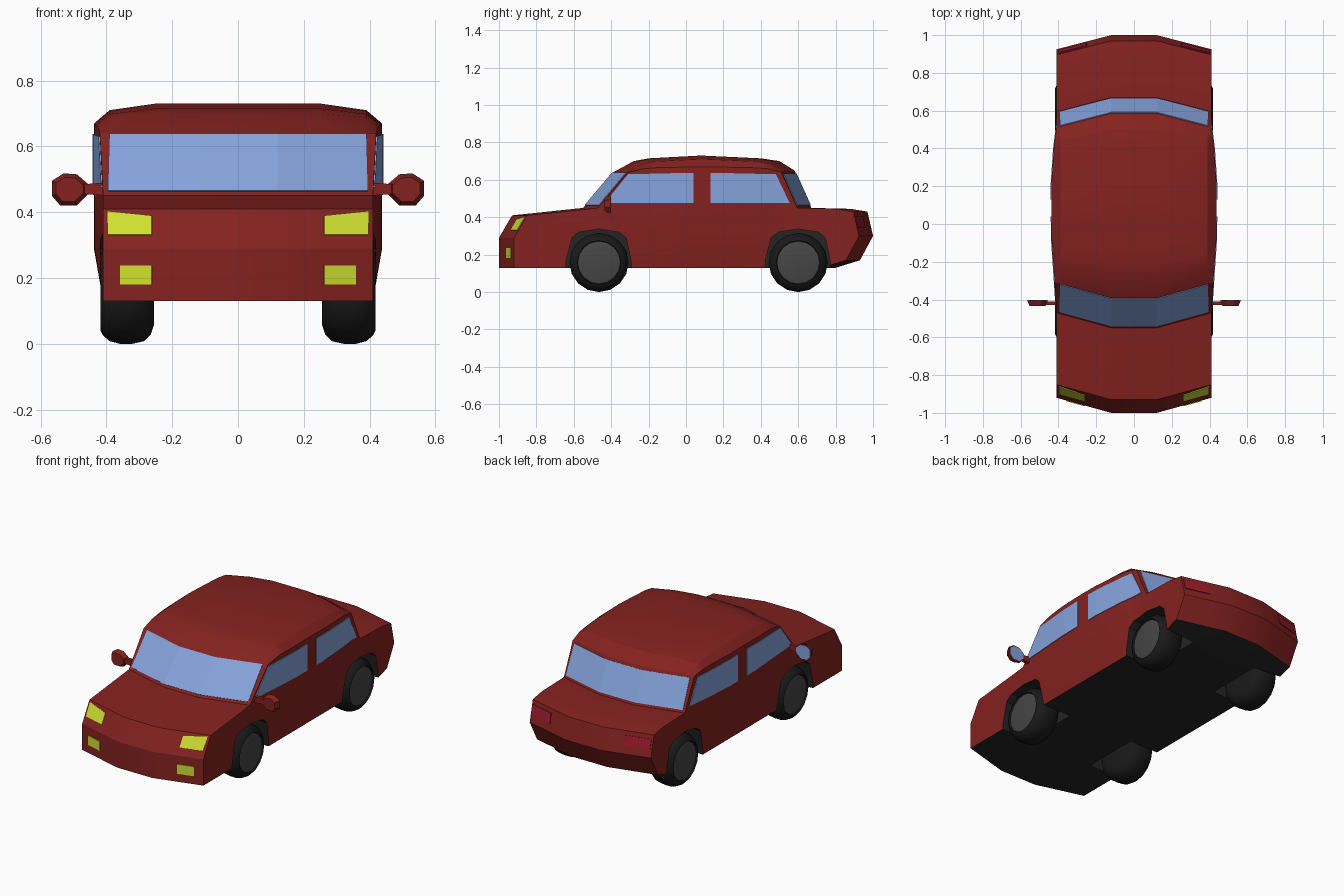
import bpy, bmesh, math
from mathutils import Vector

if "Cube" in bpy.data.objects:
    bpy.data.objects.remove(bpy.data.objects["Cube"])


def material(name, rgb):
    m = bpy.data.materials.new(name)
    m.diffuse_color = (*rgb, 1)
    m.use_nodes = True
    m.node_tree.nodes["Principled BSDF"].inputs["Base Color"].default_value = m.diffuse_color
    return m


RED = material("red_paint", (0.23, 0.016, 0.014))
DARK = material("dark_underside", (0.018, 0.018, 0.018))
GLASS = material("blue_glass", (0.24, 0.37, 0.72))
YELLOW = material("yellow_lamp", (0.62, 0.74, 0.03))
TAIL = material("red_lamp", (0.33, 0.01, 0.025))
TYRE = material("black_rubber", (0.01, 0.01, 0.01))
HUB = material("grey_hub", (0.06, 0.06, 0.06))


def interp(knots, t):
    if t <= knots[0][0]:
        return knots[0][1]
    for (a, u), (b, v) in zip(knots, knots[1:]):
        if t <= b:
            return u + (v - u) * (t - a) / (b - a)
    return knots[-1][1]


# Shape curves: plan bow of nose and tail, side bulge, roof edge drop
BOW = [(-0.39, 0.08), (0, 0), (0.2, 0), (0.55, -0.075)]
BULGE = [(-0.55, 0), (-0.39, 0.01), (-0.1, 0.026), (0.2, 0.028), (0.45, 0.015), (0.6, 0)]
DROP = [(0.25, 0), (0.39, 0.02), (0.41, 0.06)]


def bend(co):
    x, y, z = co
    ax = abs(x)
    if ax > 0.4:
        x += math.copysign(interp(BULGE, y) * interp([(0.13, 0), (0.29, 1)], z), x)
    y += interp(BOW, y) * interp([(0.12, 0), (0.41, 1)], ax)
    if z > 0.64:
        z -= interp(DROP, ax) * (z - 0.64) / 0.09
    return Vector((x, y, z))


def slice_and_bend(bm):
    cuts = [(0, x) for x in (-0.39, -0.25, -0.12, 0.12, 0.25, 0.39)]
    cuts += [(1, k[0]) for k in BOW + BULGE] + [(2, z) for z in (0.29, 0.45, 0.64)]
    for axis, at in cuts:
        p, n = Vector(), Vector()
        p[axis], n[axis] = at, 1
        bmesh.ops.bisect_plane(bm, geom=bm.verts[:] + bm.edges[:] + bm.faces[:],
                               dist=1e-5, plane_co=p, plane_no=n)
    for v in bm.verts:
        v.co = bend(v.co)
    bm.normal_update()


def finish(bm, name, mats, angle=None, mirror=False):
    me = bpy.data.meshes.new(name)
    bm.to_mesh(me)
    bm.free()
    ob = bpy.data.objects.new(name, me)
    bpy.context.collection.objects.link(ob)
    for m in mats:
        me.materials.append(m)
    if mirror:
        ob.modifiers.new("mirror", 'MIRROR')
    if angle:
        smooth(ob, angle)
    return ob


def smooth(ob, angle):
    bpy.ops.object.select_all(action='DESELECT')
    ob.select_set(True)
    bpy.context.view_layer.objects.active = ob
    bpy.ops.object.shade_smooth_by_angle(angle=math.radians(angle))


def prism(bm, pts, vec, index=0):
    f = bm.faces.new([bm.verts.new(p) for p in pts])
    new = bmesh.ops.extrude_face_region(bm, geom=[f], use_keep_orig=True)["geom"]
    verts = [g for g in new if isinstance(g, bmesh.types.BMVert)]
    bmesh.ops.translate(bm, verts=verts, vec=vec)
    bmesh.ops.recalc_face_normals(bm, faces=bm.faces[:])
    for face in bm.faces:
        face.material_index = index
    return verts


def panel(name, pts, mat, mirror=False):
    """Thin plate that follows the bent body surface."""
    bm = bmesh.new()
    bm.faces.new([bm.verts.new(p) for p in pts])
    slice_and_bend(bm)
    f = bm.faces[:][0]
    if f.normal.dot(f.calc_center_median() - Vector((0, 0, 0.35))) < 0:
        bmesh.ops.reverse_faces(bm, faces=bm.faces[:])
        bm.normal_update()
    for v in bm.verts:
        v.co += v.normal * 0.004
    ob = finish(bm, name, [mat], mirror=mirror)
    ob.modifiers.new("thickness", 'SOLIDIFY').thickness = 0.006
    return ob


# Car body: side profile extruded, sliced and bent
PROFILE = [(-1, .13), (-1, .29), (-.93, .41), (-.55, .45), (-.39, .64), (-.28, .70),
           (-.2, .715), (.08, .73), (.4, .715), (.5, .70), (.58, .65), (.67, .45),
           (.88, .445), (.97, .43), (1, .30), (.93, .17), (.80, .13)]
bm = bmesh.new()
prism(bm, [(-0.41, y, z) for y, z in PROFILE], (0.82, 0, 0))
slice_and_bend(bm)
for f in bm.faces:
    f.material_index = int(f.normal.z < -0.95)
body = finish(bm, "car_body", [RED, DARK])

# Wheel arches cut from the body
WHEELS = {"front": -0.465, "rear": 0.6}
ARCH = [(-.18, .08), (-.175, .17), (-.145, .29), (-.11, .32), (0, .337),
        (.11, .32), (.145, .29), (.17, .17), (.18, .08)]
bm = bmesh.new()
for y0 in WHEELS.values():
    for s in (-1, 1):
        prism(bm, [(s * 0.22, y0 + y, z) for y, z in ARCH], (s * 0.3, 0, 0), 1)
cutter = finish(bm, "arch_cutter", [RED, DARK])
cutter.hide_render = True
cut = body.modifiers.new("arches", 'BOOLEAN')
cut.operation, cut.solver, cut.object = 'DIFFERENCE', 'EXACT', cutter
bpy.context.view_layer.objects.active = body
bpy.ops.object.modifier_apply(modifier="arches")
bpy.data.objects.remove(cutter)
smooth(body, 20)

# Wheels: lathed tyre with a flat hub
TYRE_PROFILE = [(.255, 0), (.255, .10), (.265, .13), (.285, .15), (.32, .158), (.36, .158),
                (.39, .15), (.41, .133), (.418, .118), (.408, .114)]
HUB_PROFILE = [(.40, .116), (.409, .114), (.413, .10), (.413, 0)]
for end, y0 in WHEELS.items():
    for part, prof, mat in (("tyre", TYRE_PROFILE, TYRE), ("hub", HUB_PROFILE, HUB)):
        bm = bmesh.new()
        vs = [bm.verts.new((x, y0, 0.158 + r)) for x, r in prof]
        es = [bm.edges.new(e) for e in zip(vs, vs[1:])]
        bmesh.ops.spin(bm, geom=vs + es, cent=(0, y0, 0.158), axis=(1, 0, 0),
                       angle=math.tau, steps=16)
        bmesh.ops.remove_doubles(bm, verts=bm.verts[:], dist=1e-4)
        bmesh.ops.recalc_face_normals(bm, faces=bm.faces[:])
        if part == "hub" and sum(f.normal.x for f in bm.faces) < 0:
            bmesh.ops.reverse_faces(bm, faces=bm.faces[:])
        finish(bm, f"{end}_{part}s", [mat], 40, mirror=True)


def on_slope(a, b, x, z):
    """Point at height z on the profile line from a to b."""
    return (x, a[0] + (b[0] - a[0]) * (z - a[1]) / (b[1] - a[1]), z)


def slope_panel(name, i, corners, mat, mirror=False):
    panel(name, [on_slope(PROFILE[i], PROFILE[i + 1], x, z) for x, z in corners], mat, mirror)


# Windscreen and rear window
for name, i, top in (("windscreen", 3, 0.637), ("rear_window", 10, 0.632)):
    slope_panel(name, i, [(-.395, .463), (.395, .463), (.39, top), (-.39, top)], GLASS)

# Side windows
panel("front_side_windows", [(.41, y, z) for y, z in
      ((-.515, .475), (.04, .475), (.04, .638), (-.39, .63))], GLASS, True)
panel("rear_side_windows", [(.41, y, z) for y, z in
      ((.13, .475), (.63, .475), (.555, .63), (.13, .638))], GLASS, True)

# Lamps
slope_panel("headlights", 1, [(.262, .33), (.395, .33), (.398, .402), (.262, .388)], YELLOW, True)
slope_panel("tail_lights", 13, [(.25, .345), (.40, .345), (.40, .405), (.25, .405)], TAIL, True)
panel("fog_lights", [(.262, -1, .18), (.357, -1, .18), (.357, -1, .238), (.262, -1, .238)],
      YELLOW, True)

# Door mirrors: tapered housing, arm and glass
HEAD = [(.455, .485), (.49, .515), (.53, .518), (.566, .495), (.566, .45),
        (.54, .42), (.49, .42), (.455, .455)]
bm = bmesh.new()
front = prism(bm, [(x, -0.405, z) for x, z in HEAD], (0, -0.03, 0))
mid = Vector((0.512, -0.435, 0.47))
for v in front:
    v.co = mid + (v.co - mid) * 0.75
prism(bm, [(.40, -.43, .45), (.47, -.43, .455), (.47, -.43, .485), (.40, -.43, .49)], (0, .02, 0))
finish(bm, "door_mirrors", [RED], mirror=True)
bm = bmesh.new()
prism(bm, [(.512 + (x - .512) * .85, -.408, .47 + (z - .47) * .85) for x, z in HEAD], (0, .006, 0))
finish(bm, "mirror_glass", [GLASS], mirror=True)
